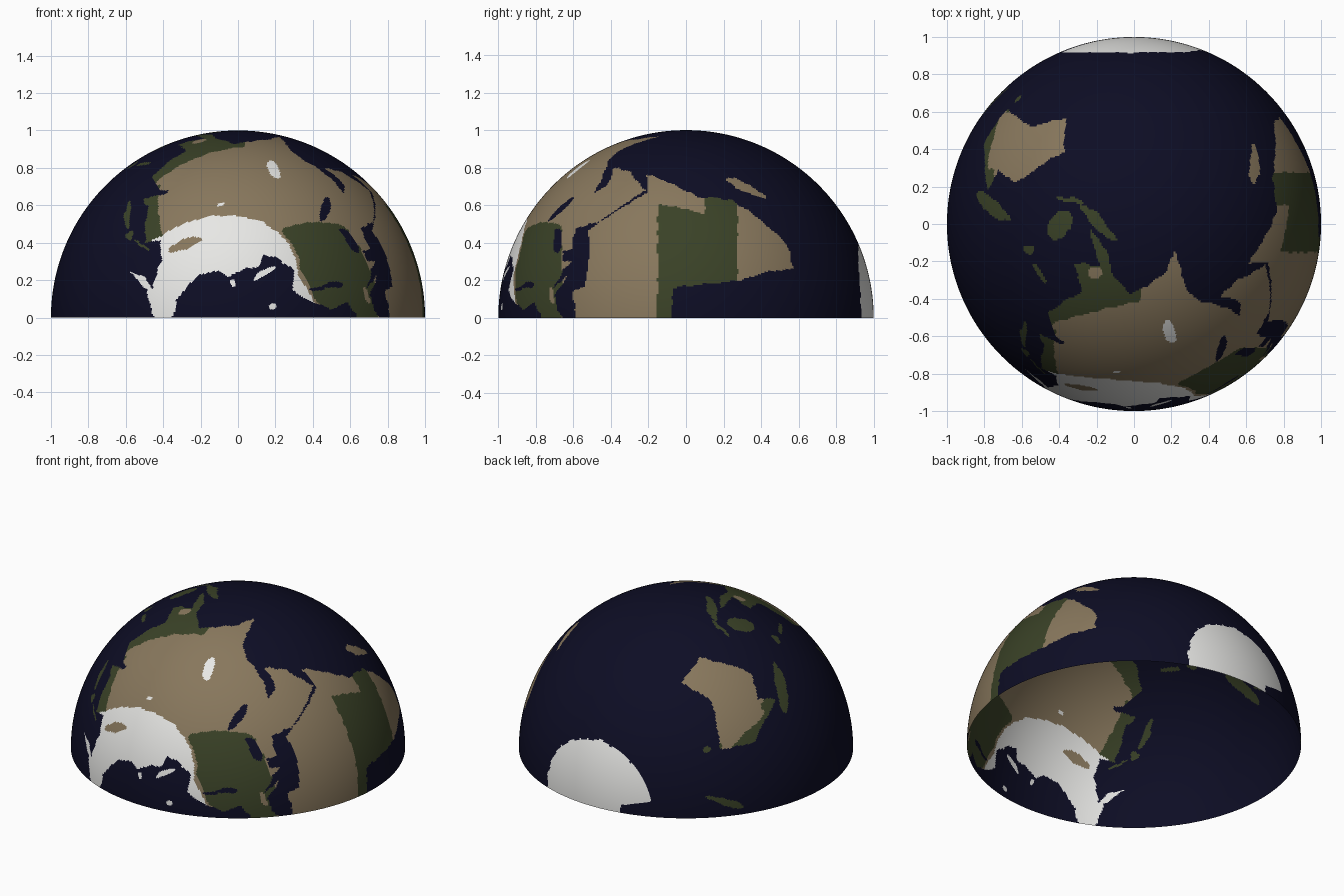
import bpy, bmesh, math
from mathutils import noise

if "Cube" in bpy.data.objects:
    bpy.data.objects.remove(bpy.data.objects["Cube"])

STEPS = 320          # divisions along both directions of the half globe
SEA, DRY, FOREST, SNOW = range(4)
COLOURS = [("deep sea navy", (0.004, 0.004, 0.018)),
           ("dry land tan", (0.245, 0.185, 0.108)),
           ("forest green", (0.042, 0.054, 0.020)),
           ("snow white", (0.85, 0.85, 0.83))]

# Simplified continent outlines as (longitude, latitude) in degrees
north_land = [(-5, 37), (-5, 48), (8, 54), (5, 60), (14, 68), (27, 71), (41, 67), (68, 68.5),
              (68, 73), (104, 77.5), (113, 74), (150, 71), (190, 69), (178, 63), (163, 59.5),
              (157, 51), (156, 57), (162, 61.5), (142, 59), (135, 54.5), (141, 50), (129, 41),
              (129, 35.5), (122, 39.5), (118, 39), (122, 36), (121, 28), (107, 20.5), (109, 12),
              (101, 12.5), (103.5, 1.5), (98, 9), (97, 16), (91, 22), (80, 15.5), (77.5, 8),
              (72.5, 21), (66, 25), (57, 26), (49, 30), (51.5, 25), (60, 22.5), (54, 17),
              (44, 12.8), (35, 28), (36, 36.5), (27, 37), (28, 41), (23, 40.5), (22.5, 36.5),
              (19.5, 41), (13, 45), (17, 39), (10, 44), (3, 43)]
west_land = [(-6, 35.5), (10, 37), (11, 33), (20, 31), (33, 31), (43, 12), (51, 12), (40, -4),
             (40.5, -14), (35, -23), (28, -33), (19, -34.5), (12, -17), (9, 4), (-6, 5)]
south_land = [(114, -23), (130, -12.5), (139, -17), (142.5, -11), (153, -26), (149, -38),
              (138, -34), (130, -31.5), (116, -34.5)]

# Ovals: longitude, latitude, half length, half width, tilt
inland_seas = [(34.5, 43.3, 6.5, 1.8, 0), (51, 42, 5.5, 2, 110), (19, 57.5, 4, 1.5, 60),
               (20, 63, 3, 1.2, 60)]
green_islands = [(113.5, 0.5, 5, 3.3, 50), (101, -0.3, 8, 1.6, -47), (110, -7.3, 5, 0.8, -10),
                 (140, -5.3, 9.5, 2.3, -25), (121.5, 15.5, 3.5, 1.2, -60), (124.7, 7.7, 2, 1.6, 0),
                 (137, 36, 6, 1.4, 45), (143, 43.3, 2, 1.4, 0), (143, 50, 4, 0.7, 90),
                 (173, -41, 8, 1.5, 55), (146.6, -42, 1.5, 1.5, 0)]
dry_islands = [(47, -18.8, 7, 2, 70)]
snow_islands = [(60, 74, 8, 1.5, 22), (18, 78.7, 5, 1.2, 0), (99, 79.5, 4, 1, 0)]
snow_peaks = [(76.3, 35.3, 5, 2, -60), (99, 52.5, 1.7, 0.7, 0)]
dry_patches = [(126, 61, 11, 1.8, -8), (10, 46, 4, 1, 15), (102.5, 15, 2.5, 2, 0)]

# Southern edge of the northern snow
snow_edge = [(-5, 61), (16, 66.5), (35, 67), (55, 61.5), (76, 58.3), (106, 56), (134, 53), (150, 48), (190, 48)]


def in_outline(pts, lon, lat):
    inside, (ax, ay) = False, pts[-1]
    for bx, by in pts:
        if (ay > lat) != (by > lat) and lon < ax + (lat - ay) * (bx - ax) / (by - ay):
            inside = not inside
        ax, ay = bx, by
    return inside


def in_oval(ovals, lon, lat):
    for x, y, length, width, tilt in ovals:
        t = math.radians(tilt)
        u = (lon - x) * math.cos(t) + (lat - y) * math.sin(t)
        v = (lat - y) * math.cos(t) - (lon - x) * math.sin(t)
        if (u / length) ** 2 + (v / width) ** 2 < 1:
            return True
    return False


def snow_line(lon):
    for (ax, ay), (bx, by) in zip(snow_edge, snow_edge[1:]):
        if lon <= bx:
            return ay + (by - ay) * (lon - ax) / (bx - ax)
    return 90


def north_cover(lon, lat):
    if in_oval(dry_patches, lon, lat):
        return DRY
    edge = snow_line(lon)
    if lat > edge or in_oval(snow_peaks, lon, lat):
        return SNOW
    west_woods = lon < 63 and max(41.5, 41.5 + 0.75 * (lon - 41)) < lat < min(65.5, edge - 1.2)
    east_woods = 34 < lat < 55 and lon > 122.5 + 0.65 * (lat - 38)
    monsoon = lon > 88 and lat < min(24 + 0.25 * (lon - 88), 32)
    return FOREST if west_woods or east_woods or monsoon else DRY


def west_cover(lon, lat):
    horn = lon > 33 and lat > -6 and lon > 35.5 + 0.3 * lat
    return FOREST if -16 < lat < 8.6 and not horn else DRY


def south_cover(lon, lat):
    edge = 141 if lat > -17 else 145 + 0.3 * (-17 - lat)
    return FOREST if lon > edge or lat < -37 else DRY


def colour_at(lon, lat):
    # Polar cap with a bay cut into its far side
    if lat < -60:
        cap = -78 if lon > 166 else -66.5 - 3 * max(0, 1 - lon / 50)
        return SNOW if lat < cap else SEA
    for ovals, colour in ((green_islands, FOREST), (dry_islands, DRY), (snow_islands, SNOW)):
        if in_oval(ovals, lon, lat):
            return colour
    if in_oval(inland_seas, lon, lat):
        return SEA
    for outline, cover in ((north_land, north_cover), (west_land, west_cover), (south_land, south_cover)):
        if in_outline(outline, lon, lat):
            return cover(lon, lat)
    return SEA


# Half globe: a pole-to-pole arc turned half way round the y axis
bm = bmesh.new()
angles = [math.pi * (i / STEPS - 0.5) for i in range(STEPS + 1)]
arc = [bm.verts.new((math.cos(a), math.sin(a), 0)) for a in angles]
edges = [bm.edges.new(pair) for pair in zip(arc, arc[1:])]
bmesh.ops.spin(bm, geom=arc + edges, cent=(0, 0, 0), axis=(0, -1, 0), angle=math.pi, steps=STEPS)
bmesh.ops.remove_doubles(bm, verts=bm.verts, dist=1e-5)
for v in bm.verts:
    v.co.z = abs(v.co.z)
bm.normal_update()
bmesh.ops.reverse_faces(bm, faces=[f for f in bm.faces if f.normal.dot(f.calc_center_median()) < 0])

# Paint each face by longitude and latitude (north points to the front), with ragged coasts
for face in bm.faces:
    c = face.calc_center_median().normalized()
    lat = -math.degrees(math.asin(c.y)) + 0.8 * noise.noise(c * 20)
    lon = math.degrees(math.atan2(c.z, c.x)) + 0.8 * noise.noise(c * 20 + c.yzx)
    face.material_index = colour_at(lon, lat)
    face.smooth = True

mesh = bpy.data.meshes.new("half_globe")
for name, rgb in COLOURS:
    mat = bpy.data.materials.new(name)
    mat.diffuse_color = (*rgb, 1)
    mat.use_nodes = True
    mat.node_tree.nodes["Principled BSDF"].inputs["Base Color"].default_value = mat.diffuse_color
    mesh.materials.append(mat)
bm.to_mesh(mesh)
bm.free()
globe = bpy.data.objects.new("half_globe", mesh)
bpy.context.collection.objects.link(globe)
